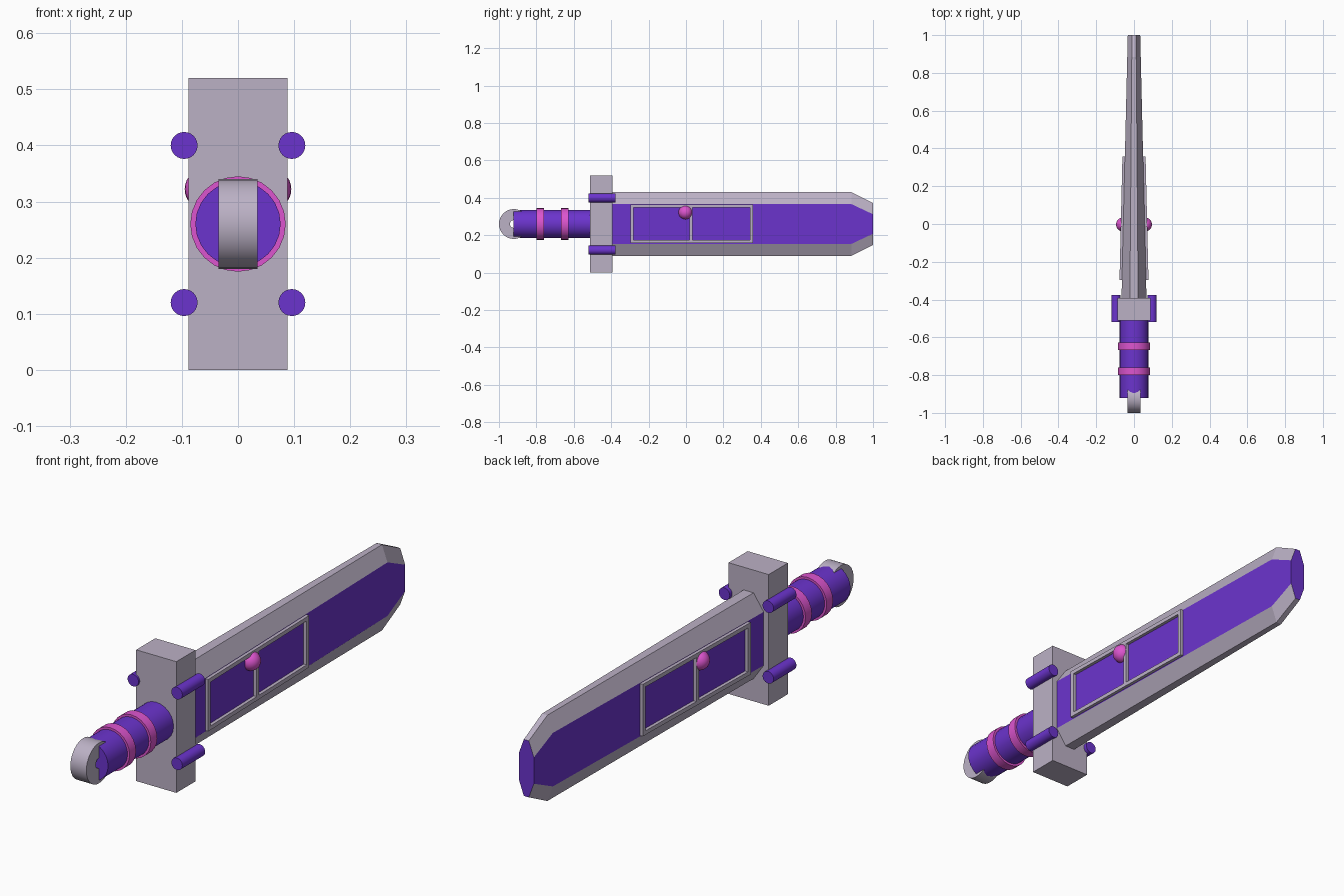
import bpy, bmesh, math
from mathutils import Matrix, Vector

if "Cube" in bpy.data.objects:
    bpy.data.objects.remove(bpy.data.objects["Cube"])

CZ = 0.26  # height of the sword's long axis


def material(name, rgb):
    m = bpy.data.materials.new(name)
    m.diffuse_color = (*rgb, 1)
    m.use_nodes = True
    m.node_tree.nodes["Principled BSDF"].inputs["Base Color"].default_value = m.diffuse_color
    return m


GREY = material("lavender grey", (0.50, 0.44, 0.56))
PURPLE = material("violet", (0.148, 0.034, 0.61))
PINK = material("pink", (0.72, 0.09, 0.62))


def finish(name, bm, *mats, smooth=False):
    bmesh.ops.recalc_face_normals(bm, faces=bm.faces[:])
    me = bpy.data.meshes.new(name)
    bm.to_mesh(me)
    bm.free()
    for m in mats:
        me.materials.append(m)
    ob = bpy.data.objects.new(name, me)
    bpy.context.collection.objects.link(ob)
    if smooth:
        bpy.ops.object.select_all(action='DESELECT')
        bpy.context.view_layer.objects.active = ob
        ob.select_set(True)
        bpy.ops.object.shade_smooth_by_angle(angle=math.radians(35))
    return ob


def add_box(bm, lo, hi):
    size = [b - a for a, b in zip(lo, hi)]
    mid = [(a + b) / 2 for a, b in zip(lo, hi)]
    mat = Matrix.Translation(mid) @ Matrix.Diagonal((*size, 1))
    return bmesh.ops.create_cube(bm, size=1, matrix=mat)["verts"]


def rod(name, x, z, r, y0, y1, mat, n=24):
    bm = bmesh.new()
    bmesh.ops.create_cone(bm, cap_ends=True, segments=n, radius1=r, radius2=r, depth=y1 - y0,
                          matrix=Matrix.Translation((x, (y0 + y1) / 2, z)) @ Matrix.Rotation(math.pi / 2, 4, 'X'))
    return finish(name, bm, mat, smooth=True)


def half_thick(y):
    # half thickness of the tapering blade
    return 0.066 - (y + 0.39) / 1.39 * 0.033


# blade: octagonal sections, thinning towards a clipped tip
bm = bmesh.new()
rings = []
for y, face, edge in ((-0.40, 0.106, 0.17), (0.885, 0.106, 0.17), (1.0, 0.052, 0.112)):
    h = half_thick(y)
    e = h * 0.33
    pts = [(h, face), (e, edge), (-e, edge), (-h, face), (-h, -face), (-e, -edge), (e, -edge), (h, -face)]
    rings.append([bm.verts.new((x, y, CZ + z)) for x, z in pts])
for a, b in zip(rings, rings[1:]):
    for i in range(8):
        j = (i + 1) % 8
        bm.faces.new((a[i], a[j], b[j], b[i]))
bm.faces.new(rings[0])
bm.faces.new(rings[-1])
bm.normal_update()
for f in bm.faces:  # wide flats and tip end are violet
    f.material_index = int(abs(f.normal.x) > 0.98 or abs(f.normal.y) > 0.9)
finish("blade", bm, GREY, PURPLE)

# raised double window frames on both blade faces
W = 0.016
for side, label in ((1, "right"), (-1, "left")):
    bm = bmesh.new()
    z0, z1 = 0.158, 0.364
    bars = [(y - W / 2, y + W / 2, z0, z1) for y in (-0.288, 0.026, 0.350)]
    for ya, yb in ((-0.28, 0.018), (0.034, 0.342)):
        bars += [(ya, yb, z0, z0 + W), (ya, yb, z1 - W, z1)]
    for ya, yb, za, zb in bars:
        for v in add_box(bm, (0, ya, za), (1, yb, zb)):
            v.co.x = side * (half_thick(v.co.y) + (0.013 if v.co.x > 0.5 else -0.004))
    finish("window_frame_" + label, bm, GREY)

    # round gem
    bm = bmesh.new()
    bmesh.ops.create_uvsphere(bm, u_segments=24, v_segments=14, radius=0.037,
                              matrix=Matrix.Translation((side * 0.058, -0.003, 0.322)))
    finish("gem_" + label, bm, PINK, smooth=True)

    # guard pins
    for z, level in ((0.12, "lower"), (0.40, "upper")):
        rod(f"guard_pin_{level}_{label}", side * 0.096, z, 0.024, -0.52, -0.377, PURPLE)

# crossguard block
bm = bmesh.new()
add_box(bm, (-0.088, -0.512, 0), (0.088, -0.392, 0.52))
finish("crossguard", bm, GREY)

# grip and its rings
rod("grip", 0, CZ, 0.076, -0.922, -0.50, PURPLE)
for i, y in enumerate((-0.78, -0.647)):
    rod(f"grip_ring_{i + 1}", 0, CZ, 0.085, y - 0.02, y + 0.02, PINK)

# pommel: thick disc with a small through hole
bm = bmesh.new()
N = 32
loops = []
for x, r in ((-0.035, 0.08), (0.035, 0.08), (0.035, 0.021), (-0.035, 0.021)):
    loops.append([bm.verts.new((x, -0.92 + r * math.cos(2 * math.pi * i / N),
                                CZ + r * math.sin(2 * math.pi * i / N))) for i in range(N)])
for k in range(4):
    a, b = loops[k], loops[(k + 1) % 4]
    for i in range(N):
        j = (i + 1) % N
        bm.faces.new((a[i], a[j], b[j], b[i]))
finish("pommel", bm, GREY, smooth=True)
